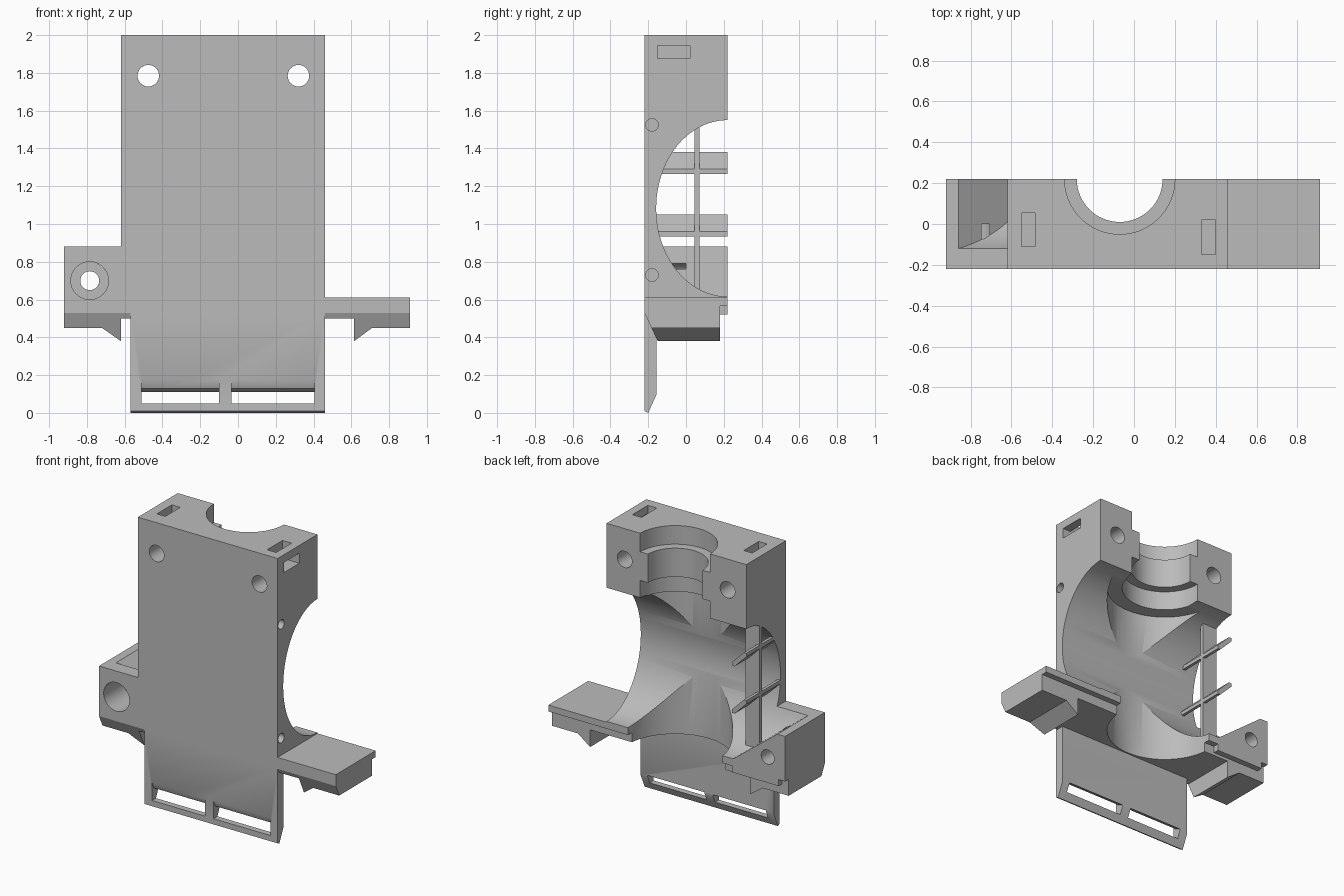
import bpy, bmesh, math
from mathutils import Vector

if "Cube" in bpy.data.objects:
    bpy.data.objects.remove(bpy.data.objects["Cube"], do_unlink=True)

grey = bpy.data.materials.new("plain_grey")
grey.use_nodes = True
grey.diffuse_color = (0.5, 0.5, 0.5, 1)
grey.node_tree.nodes["Principled BSDF"].inputs["Base Color"].default_value = (0.5, 0.5, 0.5, 1)


def prism(name, axis, points, low, high):
    """Extrude a 2D outline along an axis; the outline uses the other two axes in order."""
    bm = bmesh.new()

    def place(p):
        co = list(p)
        co.insert("xyz".index(axis), low)
        return Vector(co)

    face = bm.faces.new([bm.verts.new(place(p)) for p in points])
    step = Vector([high - low if a == axis else 0 for a in "xyz"])
    new = bmesh.ops.extrude_face_region(bm, geom=[face])["geom"]
    bmesh.ops.translate(bm, vec=step, verts=[v for v in new if isinstance(v, bmesh.types.BMVert)])
    bmesh.ops.recalc_face_normals(bm, faces=bm.faces[:])
    mesh = bpy.data.meshes.new(name)
    bm.to_mesh(mesh)
    bm.free()
    mesh.materials.append(grey)
    obj = bpy.data.objects.new(name, mesh)
    bpy.context.scene.collection.objects.link(obj)
    return obj


def box(name, x0, x1, y0, y1, z0, z1):
    return prism(name, "z", [(x0, y0), (x1, y0), (x1, y1), (x0, y1)], z0, z1)


def round_bar(name, axis, center, ru, rv, low, high, sides=32):
    angles = [math.tau * i / sides for i in range(sides)]
    outline = [(center[0] + ru * math.cos(a), center[1] + rv * math.sin(a)) for a in angles]
    return prism(name, axis, outline, low, high)


def combine(target, operation, tools):
    """Apply boolean operations and discard the tool objects."""
    for tool in tools:
        tool.hide_render = True
        mod = target.modifiers.new("bool", "BOOLEAN")
        mod.operation = operation
        mod.solver = "EXACT"
        mod.object = tool
    bpy.context.view_layer.update()
    graph = bpy.context.evaluated_depsgraph_get()
    mesh = bpy.data.meshes.new_from_object(target.evaluated_get(graph))
    target.modifiers.clear()
    target.data = mesh
    for tool in tools:
        bpy.data.objects.remove(tool, do_unlink=True)


# Body: front silhouette with side wings and hooks, trimmed by a side profile
body = prism("mount_body", "y", [
    (-.92, .45), (-.72, .45), (-.62, .38), (-.62, .5), (.615, .5), (.615, .38), (.71, .45),
    (.91, .45), (.91, .61), (.46, .61), (.46, 2), (-.62, 2), (-.62, .88), (-.92, .88)], -.22, .22)
combine(body, "INTERSECT", [prism("side_profile", "x", [
    (-.22, 2.1), (-.22, .53), (-.15, .38), (.18, .38), (.18, .565), (.25, .565), (.25, 2.1)], -1, 1)])

# Lower front plate with a bevelled foot
combine(body, "UNION", [prism("lower_plate", "x", [
    (-.22, .8), (-.22, .01), (-.2, 0), (-.155, .1), (-.155, .8)], -.57, .46)])

# Air duct across the body and the stepped vertical bore
axis_xy = (-.07, .22)
combine(body, "DIFFERENCE", [round_bar("duct", "x", (.22, 1.083), .378, .467, -.86, .6, 96)])
bore_steps = [(.27, 1.87, 2.1), (.21, 1.6, 1.9), (.27, 1.5, 1.67), (.365, .3, 1.54)]
combine(body, "DIFFERENCE", [
    round_bar("bore", "z", axis_xy, r, r, z0, z1, 64) for r, z0, z1 in bore_steps])

# Ramp that closes the duct outlet
combine(body, "UNION", [prism("outlet_ramp", "y", [
    (-.87, .88), (-.86, .88), (-.51, .61), (-.51, .52), (-.87, .52)], -.19, .22)])

# Screw holes, fan screw holes, tie slots and foot windows
cutters = [round_bar("screw_hole", "y", (x, 1.785), .057, .057, -.3, .3) for x in (-.475, .32)]
cutters += [round_bar("fan_hole", "x", (-.18, z), .033, .033, .2, .6, 20) for z in (.73, 1.525)]
cutters += [
    round_bar("wing_hole", "y", (-.785, .7), .05, .05, -.3, .3),
    round_bar("wing_counterbore", "y", (-.785, .7), .1, .1, -.3, 0),
    box("left_slot", -.55, -.485, -.11, .055, 1.875, 2.1),
    box("right_slot", .33, .4, -.15, .02, 1.875, 2.1),
    box("side_slot", .35, .6, -.15, .02, 1.875, 1.945)]
cutters += [prism("foot_window", "x", [
    (-.3, .05), (-.1, .05), (-.1, .11), (-.155, .11), (-.2, .13), (-.22, .175), (-.3, .175)], x0, x1)
    for x0, x1 in ((-.51, -.1), (-.035, .405))]
combine(body, "DIFFERENCE", cutters)

# Outlet grille: one upright and two slanted slats
box("grille_upright", -.62, -.51, .045, .072, .6, 1.53)
for label, z, front in (("lower", .935, -.17), ("upper", 1.265, -.14)):
    prism("grille_slat_" + label, "y", [
        (-.51, z), (-.51, z + .025), (-.6, z + .115), (-.62, z + .115), (-.62, z + .09), (-.53, z)], front, .22)

# Smooth the round walls and keep edges crisp
bpy.ops.object.select_all(action="DESELECT")
body.select_set(True)
bpy.context.view_layer.objects.active = body
bpy.ops.object.shade_smooth_by_angle(angle=math.radians(25))
